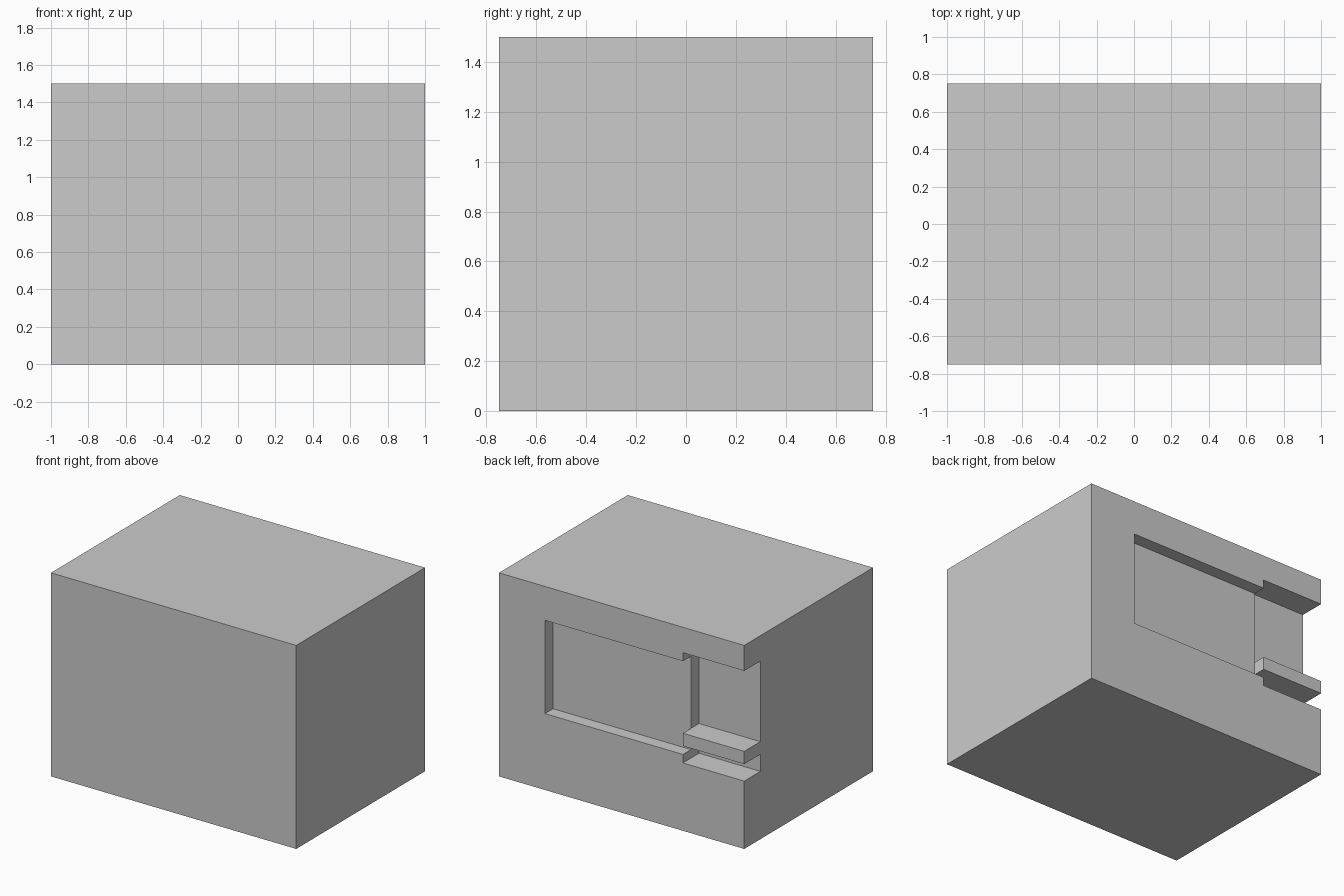
import bpy

if "Cube" in bpy.data.objects:
    bpy.data.objects.remove(bpy.data.objects["Cube"])

def box(name, x, y, z):
    """Axis-aligned box from (min, max) ranges."""
    bpy.ops.mesh.primitive_cube_add(size=1, location=[(a + b) / 2 for a, b in (x, y, z)])
    ob = bpy.context.object
    ob.name = name
    ob.scale = [b - a for a, b in (x, y, z)]
    bpy.ops.object.transform_apply(location=True, rotation=False, scale=True)
    return ob

def cut(target, cutter):
    cutter.hide_render = True
    mod = target.modifiers.new(cutter.name, 'BOOLEAN')
    mod.operation = 'DIFFERENCE'
    mod.solver = 'EXACT'
    mod.object = cutter
    bpy.context.view_layer.objects.active = target
    bpy.ops.object.modifier_apply(modifier=mod.name)
    bpy.data.objects.remove(cutter, do_unlink=True)

# Solid block
body = box("body", (-1, 1), (-0.75, 0.75), (0, 1.5))

# Shallow rectangular recess in the back face
cut(body, box("panel_recess", (-0.5, 0.625), (0.656, 0.9), (0.5625, 1.25)))

# Deeper slots open to the left side; the rail between them stays
for name, z in (("upper_slot", (0.719, 1.3125)), ("lower_slot", (0.5, 0.625))):
    cut(body, box(name, (-1.2, -0.5), (0.5625, 0.9), z))
